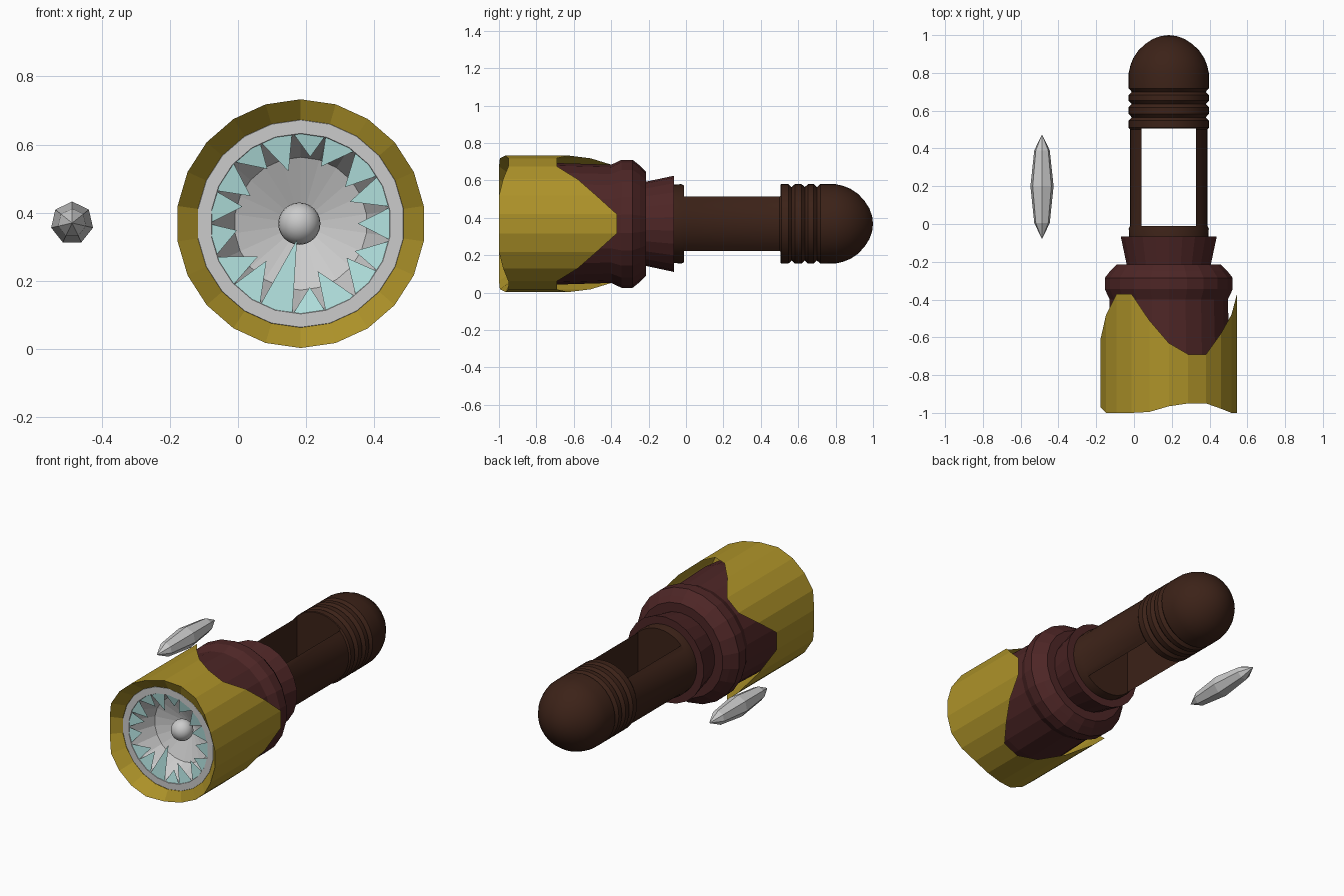
import bpy, bmesh
from math import sin, cos, pi, radians

if "Cube" in bpy.data.objects:
    bpy.data.objects.remove(bpy.data.objects["Cube"])

CX, CZ = 0.184, 0.368   # main axis, running along y
SIDES = 22


def material(name, rgb):
    m = bpy.data.materials.new(name)
    m.diffuse_color = (*rgb, 1)
    m.use_nodes = True
    m.node_tree.nodes["Principled BSDF"].inputs["Base Color"].default_value = m.diffuse_color
    return m


GOLD = material("gold", (0.42, 0.29, 0.022))
MAROON = material("maroon", (0.075, 0.019, 0.019))
DARK = material("dark_brown", (0.045, 0.016, 0.009))
CYAN = material("pale_cyan", (0.45, 0.76, 0.74))


def point(y, r, a, cx=CX, cz=CZ):
    return (cx + r * sin(a), y, cz + r * cos(a))


def finish(name, bm, mat=None):
    bmesh.ops.remove_doubles(bm, verts=bm.verts[:], dist=1e-5)
    bmesh.ops.recalc_face_normals(bm, faces=bm.faces[:])
    me = bpy.data.meshes.new(name)
    bm.to_mesh(me)
    bm.free()
    ob = bpy.data.objects.new(name, me)
    bpy.context.collection.objects.link(ob)
    if mat:
        me.materials.append(mat)
    return ob


def bridge(bm, rings):
    for a, b in zip(rings, rings[1:]):
        n = len(a)
        for i in range(n):
            j = (i + 1) % n
            bm.faces.new((a[i], a[j], b[j], b[i]))


def lathe(name, profile, n=SIDES, mat=None, cx=CX, cz=CZ):
    """Spin (y, radius) points around an axis parallel to y."""
    bm = bmesh.new()
    rings = [[bm.verts.new(point(y, r, 2 * pi * i / n, cx, cz)) for i in range(n)]
             for y, r in profile]
    bridge(bm, rings)
    return finish(name, bm, mat)


def smooth(ob, angle=35):
    bpy.ops.object.select_all(action='DESELECT')
    bpy.context.view_layer.objects.active = ob
    ob.select_set(True)
    bpy.ops.object.shade_smooth_by_angle(angle=radians(angle))


# Gold shell: three rear points, mirrored about the +x direction (k -> 11 - k)
half_edge = [-0.37, -0.48, -0.58, -0.69, -0.69, -0.63, -0.51, -0.37, -0.37, -0.48, -0.61]
back = {}
for s, y in enumerate(half_edge):
    back[(5 - s) % SIDES] = back[(6 + s) % SIDES] = y
bm = bmesh.new()
inner, front, rear = [], [], []
for k in range(SIDES):
    a = 2 * pi * k / SIDES
    wave = min(1, max(0, (back[k] + 0.69) / 0.2))
    inner.append(bm.verts.new(point(-0.93, 0.305, a)))
    front.append(bm.verts.new(point(-0.95 - 0.05 * wave, 0.365, a)))
    rear.append(bm.verts.new(point(back[k], 0.365, a)))
bridge(bm, [inner, front, rear])
finish("gold_shell", bm, GOLD)

# Maroon body with bulge and flared collar
lathe("body", [(-0.925, 0.305), (-0.69, 0.325), (-0.40, 0.316), (-0.345, 0.342),
               (-0.285, 0.342), (-0.245, 0.31), (-0.215, 0.28), (-0.215, 0.225),
               (-0.065, 0.257), (-0.065, 0.0)], mat=MAROON)

# Grey mouth ring and conical bowl, with a ball in the middle
lathe("mouth_bowl", [(-0.925, 0.306), (-0.93, 0.304), (-0.93, 0.265),
                     (-0.78, 0.195), (-0.70, 0.0)])
ball = lathe("ball", [(-0.79 - 0.062 * cos(pi * i / 12), 0.062 * sin(pi * i / 12))
                      for i in range(13)], 24, cx=0.180)
smooth(ball)

# Teeth: flat triangles pointing inward, uneven lengths and leans
lengths = [0.07, 0.09, 0.10, 0.11, 0.10, 0.09, 0.10, 0.12, 0.08,
           0.22, 0.12, 0.11, 0.08, 0.09, 0.10, 0.08, 0.11]
leans = [0.05, -0.12, 0.05, -0.05, 0.0, 0.1, -0.1, 0.12, -0.05,
         -0.05, 0.1, -0.1, 0.08, 0.1, -0.05, 0.1, 0.05]
bm = bmesh.new()
N = len(lengths)
for i, (length, lean) in enumerate(zip(lengths, leans)):
    a, h = 2 * pi * (i + 0.25) / N, pi / N
    bm.faces.new([bm.verts.new(p) for p in (
        point(-0.928, 0.27, a - h), point(-0.928, 0.27, a + h),
        point(-0.91, 0.268 - length, a + lean))])
finish("teeth", bm, CYAN)

# Handle: ridged grip and domed end
profile = [(-0.15, 0.0), (-0.15, 0.205), (-0.025, 0.212), (-0.01, 0.205), (0.50, 0.205), (0.51, 0.213)]
for y in (0.565, 0.635, 0.70):
    profile += [(y - 0.018, 0.213), (y, 0.196), (y + 0.018, 0.213)]
profile += [(0.80, 0.212), (0.84, 0.203), (0.88, 0.187), (0.92, 0.16),
            (0.955, 0.122), (0.98, 0.083), (0.995, 0.042), (1.0, 0.0)]
handle = lathe("handle", profile, 40, DARK)

# Slot cut vertically through the handle
bpy.ops.mesh.primitive_cube_add(size=1, location=(CX, 0.248, CZ))
cutter = bpy.context.object
cutter.name = "slot_cutter"
cutter.scale = (0.29, 0.516, 1)
cutter.hide_render = True
mod = handle.modifiers.new("slot", 'BOOLEAN')
mod.operation, mod.solver, mod.object = 'DIFFERENCE', 'EXACT', cutter
bpy.context.view_layer.objects.active = handle
bpy.ops.object.modifier_apply(modifier=mod.name)
bpy.data.objects.remove(cutter)
smooth(handle)

# Floating seven-sided crystal
lathe("crystal", [(-0.08, 0.0), (0.005, 0.042), (0.2, 0.063), (0.39, 0.042), (0.475, 0.0)],
      7, cx=-0.487, cz=0.37)
